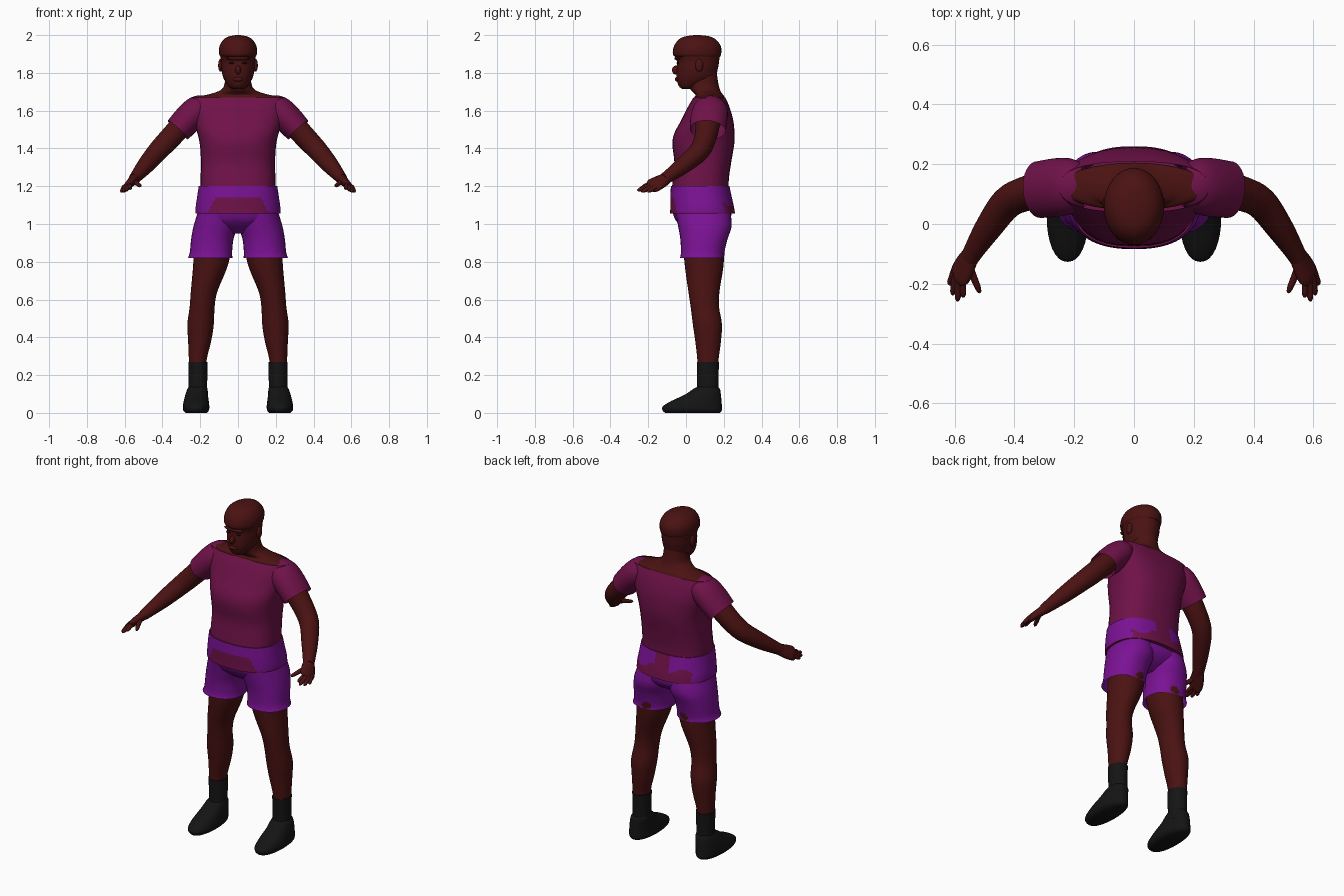
import bpy
import bmesh
import math
from mathutils import Vector

cube = bpy.data.objects.get("Cube")
if cube:
    bpy.data.objects.remove(cube, do_unlink=True)


def material(name, r, g, b):
    mat = bpy.data.materials.new(name)
    mat.use_nodes = True
    mat.diffuse_color = (r, g, b, 1)
    shader = mat.node_tree.nodes["Principled BSDF"]
    shader.inputs["Base Color"].default_value = (r, g, b, 1)
    shader.inputs["Roughness"].default_value = 0.8
    return mat


SKIN = material("dark brown skin", .07, .006, .006)
SHIRT = material("plum cloth", .16, .006, .066)
SHORTS = material("violet cloth", .2, .006, .3)
BLACK = material("black leather", .007, .007, .007)


def smooth(obj):
    bpy.ops.object.select_all(action="DESELECT")
    obj.select_set(True)
    bpy.context.view_layer.objects.active = obj
    bpy.ops.object.shade_smooth_by_angle(angle=math.radians(50))


def spline(rings, steps):
    """Smoothly interpolate ring settings along a part."""
    keys = [Vector(r) for r in rings]
    out = []
    for i in range(len(keys) - 1):
        a, b = keys[max(i - 1, 0)], keys[i]
        c, d = keys[i + 1], keys[min(i + 2, len(keys) - 1)]
        for k in range(steps):
            t = k / steps
            out.append(b + (c - a) * (t / 2) + (a * 2 - b * 5 + c * 4 - d) * (t * t / 2)
                       + (b * 3 - a - c * 3 + d) * (t * t * t / 2))
    return out + [keys[-1]]


def loft(name, rings, mats, side=1, level=True, power=2, caps=True, sides=32, steps=4, rule=None):
    """Skin a tube over rings given as x, y, z, width radius, depth radius."""
    rows = spline(rings, steps)
    bm = bmesh.new()
    loops = []
    for i, row in enumerate(rows):
        centre = Vector(row[:3])
        along = Vector(rows[min(i + 1, len(rows) - 1)][:3]) - Vector(rows[max(i - 1, 0)][:3])
        along = Vector((0, 0, 1)) if level else along.normalized()
        v = Vector((0, 1, 0))
        v = (v - along * v.dot(along)).normalized()
        u = v.cross(along)
        loop = []
        for k in range(sides):
            c, s = math.cos(math.tau * k / sides), math.sin(math.tau * k / sides)
            c = math.copysign(abs(c) ** (2 / power), c)
            s = math.copysign(abs(s) ** (2 / power), s)
            p = centre + u * (row[3] * c) + v * (row[4] * s)
            loop.append(bm.verts.new((p.x * side, p.y, p.z)))
        loops.append(loop)
    for low, high in zip(loops, loops[1:]):
        for k in range(sides):
            n = (k + 1) % sides
            bm.faces.new((low[k], low[n], high[n], high[k]))
    if caps:
        bm.faces.new(loops[0])
        bm.faces.new(loops[-1])
    bmesh.ops.recalc_face_normals(bm, faces=bm.faces)
    if rule:
        for face in bm.faces:
            face.material_index = rule(face.calc_center_median())
    mesh = bpy.data.meshes.new(name)
    bm.to_mesh(mesh)
    bm.free()
    for mat in mats:
        mesh.materials.append(mat)
    obj = bpy.data.objects.new(name, mesh)
    bpy.context.collection.objects.link(obj)
    smooth(obj)
    return obj


def trunk(name, levels, mats, **options):
    """Loft a central part from height, front y, back y and half width."""
    rings = [(0, (f + b) / 2, z, w, (b - f) / 2) for z, f, b, w in levels]
    return loft(name, rings, mats, **options)


def ball(name, place, size, mat):
    bpy.ops.mesh.primitive_uv_sphere_add(segments=16, ring_count=10, location=place)
    obj = bpy.context.object
    obj.name = name
    obj.scale = size
    obj.data.materials.append(mat)
    smooth(obj)
    return obj


# Head, hair and neck
trunk("head", [(1.715, -.02, .05, .03), (1.73, -.038, .08, .05), (1.77, -.05, .15, .076),
               (1.82, -.05, .168, .088), (1.86, -.048, .175, .09), (1.9, -.06, .178, .094),
               (1.95, -.052, .17, .086), (1.98, -.02, .14, .06), (1.99, .03, .09, .02)], [SKIN])
trunk("hair", [(1.885, -.058, .18, .092), (1.9, -.07, .186, .1), (1.94, -.064, .185, .098),
               (1.975, -.04, .16, .078), (1.993, -.005, .125, .048), (2, .045, .075, .01)], [SKIN])
trunk("neck_and_shoulders", [(1.62, .05, .2, .24), (1.668, .045, .205, .245), (1.685, .05, .195, .16),
                             (1.71, .025, .18, .09), (1.75, .01, .17, .07), (1.82, .02, .16, .065)],
      [SKIN])
ball("nose", (0, -.053, 1.815), (.015, .021, .024), SKIN)
ball("brow", (0, -.042, 1.877), (.062, .02, .011), SKIN)
ball("lips", (0, -.047, 1.766), (.027, .012, .012), SKIN)

# Shirt body
trunk("shirt_body", [(1.19, -.075, .225, .2), (1.25, -.068, .228, .198), (1.33, -.062, .24, .196),
                     (1.42, -.072, .255, .202), (1.48, -.062, .257, .215), (1.55, -.025, .25, .236),
                     (1.62, .01, .23, .252), (1.67, .04, .208, .25)], [SHIRT], power=2.5, caps=False)


# Waistband with the shirt tail showing through it
def shirt_tail(p):
    if p.z < 1.064:
        return 1
    if p.y < .07:
        return int(p.z < 1.143 and abs(p.x) < .12 + (1.14 - p.z) / 2)
    ragged = 1.115 + .02 * math.sin(p.x * 35)
    return int(abs(p.x) < .18 and p.z < ragged or abs(p.x + .01) < .05)


trunk("waistband", [(1.055, -.084, .26, .225), (1.09, -.083, .254, .224), (1.14, -.083, .243, .217),
                    (1.2, -.08, .23, .208)], [SHORTS, SHIRT],
      power=2.4, sides=96, steps=7, rule=shirt_tail)
trunk("shorts_seat", [(.95, .03, .14, .06), (.98, -.015, .2, .15), (1.02, -.055, .235, .205),
                      (1.07, -.074, .24, .212)], [SHORTS], power=2.3)

for side, word in ((1, "left"), (-1, "right")):
    def limb(part, rings, mat, **options):
        return loft(word + "_" + part, rings, [mat], side=side, **options)

    ball(word + "_ear", (side * .093, .07, 1.84), (.012, .021, .034), SKIN)
    ball(word + "_eye", (side * .034, -.043, 1.853), (.014, .007, .006), BLACK)

    # Shorts leg, bare leg, sock and shoe
    limb("shorts_leg", [(.147, .085, .82, .118, .117), (.143, .088, .85, .112, .115),
                        (.136, .095, .92, .112, .125), (.118, .1, .99, .117, .142),
                        (.105, .09, 1.06, .108, .145)], SHORTS, power=2.2, caps=False)
    limb("leg", [(.212, .115, .2, .045, .053), (.213, .116, .28, .047, .056),
                 (.203, .117, .38, .061, .068), (.198, .113, .47, .07, .077),
                 (.19, .1, .56, .066, .075), (.18, .095, .64, .07, .082),
                 (.15, .096, .76, .089, .1), (.135, .096, .85, .098, .108),
                 (.12, .1, .96, .1, .115)], SKIN)
    limb("sock", [(.213, .115, .08, .052, .06), (.212, .115, .15, .049, .056),
                  (.212, .116, .27, .051, .059)], BLACK)
    limb("shoe", [(.222, .034, 0, .056, .145), (.222, .033, .014, .068, .157),
                  (.222, .034, .035, .07, .156), (.221, .056, .064, .066, .132),
                  (.219, .088, .095, .06, .097), (.215, .108, .125, .054, .072),
                  (.212, .115, .14, .046, .052)], BLACK, power=2.2)

    # Sleeve and arm
    limb("sleeve", [(.165, .13, 1.62, .06, .07), (.21, .128, 1.605, .076, .092),
                    (.26, .122, 1.56, .078, .098), (.318, .115, 1.498, .073, .095)],
         SHIRT, level=False, caps=False)
    limb("arm", [(.22, .12, 1.6, .055, .06), (.29, .115, 1.53, .06, .064),
                 (.36, .102, 1.455, .058, .058), (.425, .07, 1.385, .054, .054),
                 (.485, -.01, 1.315, .046, .046), (.53, -.08, 1.262, .035, .036),
                 (.55, -.115, 1.238, .029, .032)], SKIN, level=False)

    # Hand with spread fingers
    limb("palm", [(.543, -.1, 1.245, .028, .031), (.563, -.135, 1.224, .024, .042),
                  (.583, -.175, 1.203, .02, .045), (.589, -.193, 1.194, .01, .03)],
         SKIN, level=False, sides=16)
    fingers = [("thumb", (.55, -.145, 1.226), (.515, -.23, 1.2)),
               ("index_finger", (.575, -.18, 1.207), (.571, -.245, 1.187)),
               ("middle_finger", (.585, -.18, 1.203), (.59, -.258, 1.178)),
               ("ring_finger", (.595, -.172, 1.198), (.607, -.237, 1.171)),
               ("little_finger", (.6, -.16, 1.197), (.618, -.203, 1.17))]
    for part, root, tip in fingers:
        a, b = Vector(root), Vector(tip)
        sizes = ((0, .014), (.5, .012), (.85, .01), (1, .004))
        limb(part, [(*a.lerp(b, t), r, r) for t, r in sizes], SKIN, level=False, sides=10, steps=2)
